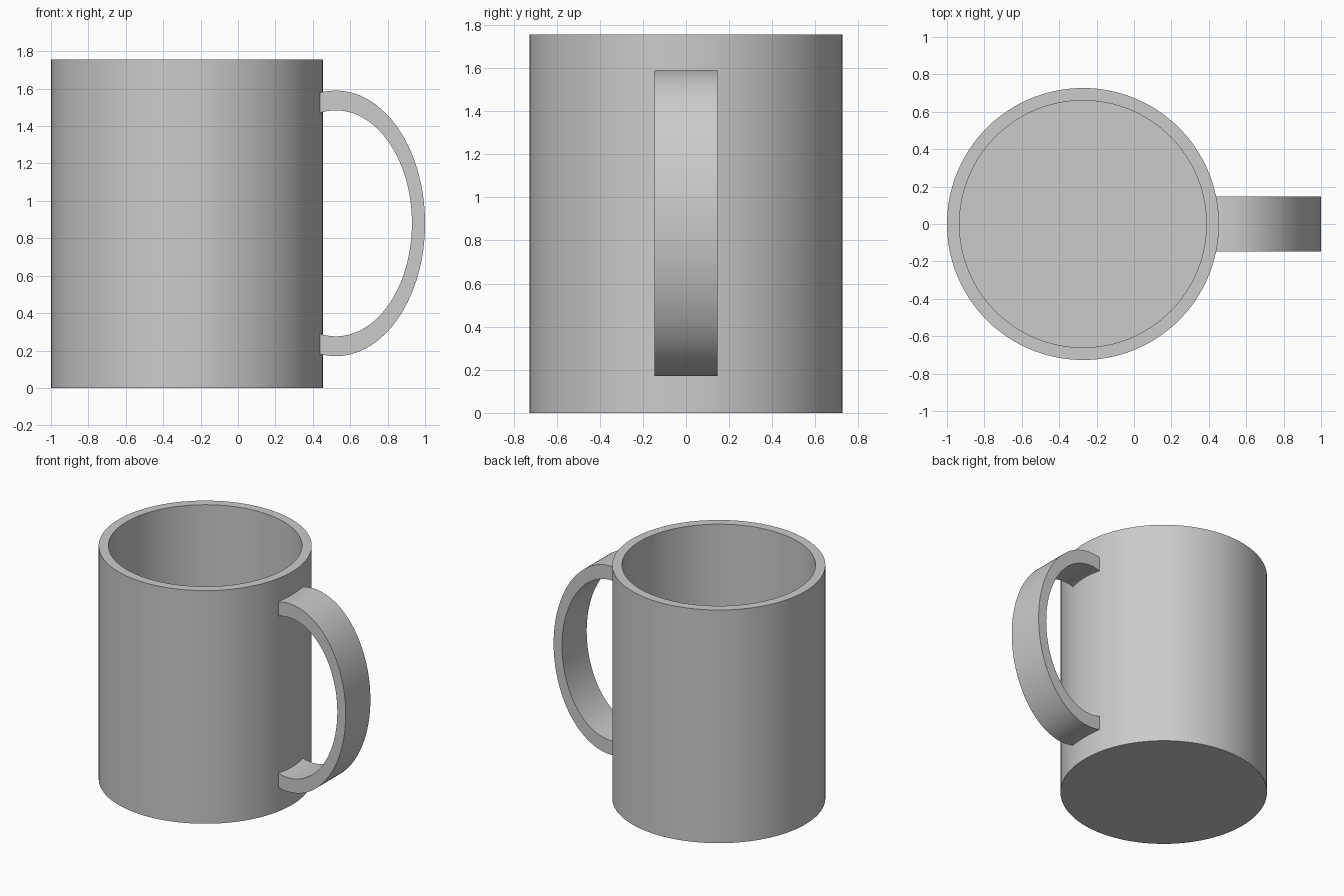
import bpy, bmesh, math

if "Cube" in bpy.data.objects:
    bpy.data.objects.remove(bpy.data.objects["Cube"], do_unlink=True)

# Single ceramic colour
GREY = (0.6, 0.6, 0.6, 1)
ceramic = bpy.data.materials.new("grey ceramic")
ceramic.use_nodes = True
ceramic.diffuse_color = GREY
ceramic.node_tree.nodes["Principled BSDF"].inputs["Base Color"].default_value = GREY

AXIS_X, RADIUS, HEIGHT, WALL = -0.273, 0.727, 1.755, 0.067


def finish(bm, name):
    bmesh.ops.recalc_face_normals(bm, faces=bm.faces)
    mesh = bpy.data.meshes.new(name)
    bm.to_mesh(mesh)
    bm.free()
    mesh.materials.append(ceramic)
    obj = bpy.data.objects.new(name, mesh)
    bpy.context.collection.objects.link(obj)
    bpy.ops.object.select_all(action='DESELECT')
    obj.select_set(True)
    bpy.context.view_layer.objects.active = obj
    bpy.ops.object.shade_smooth_by_angle(angle=math.radians(30))
    return obj


def mug_body(segments=128):
    """Stack rings from the outer base, over the rim, down to the inner floor."""
    bm = bmesh.new()
    inner = RADIUS - WALL
    profile = [(RADIUS, 0), (RADIUS, HEIGHT), (inner, HEIGHT), (inner, WALL)]
    rings = []
    for r, z in profile:
        rings.append([bm.verts.new((r * math.cos(a), r * math.sin(a), z))
                      for a in (math.tau * i / segments for i in range(segments))])
    for low, high in zip(rings, rings[1:]):
        for i in range(segments):
            j = (i + 1) % segments
            bm.faces.new((low[i], low[j], high[j], high[i]))
    bm.faces.new(rings[0])
    bm.faces.new(rings[-1])
    body = finish(bm, "mug_body")
    body.location.x = AXIS_X


def mug_handle(steps=72):
    """Flat elliptical band whose ends are buried in the wall of the body."""
    bm = bmesh.new()
    cx, cz, half_width, end_x = 0.523, 0.88, 0.147, 0.415
    sections = []
    for i in range(steps + 1):
        t = 2 * i / steps - 1
        section = []
        for rx, rz in ((0.477, 0.71), (0.407, 0.604)):
            angle = t * math.acos((end_x - cx) / rx)
            x, z = cx + rx * math.cos(angle), cz + rz * math.sin(angle)
            section.append([bm.verts.new((x, s * half_width, z)) for s in (-1, 1)])
        (a, b), (d, c) = section
        sections.append((a, b, c, d))
    for s, n in zip(sections, sections[1:]):
        for k in range(4):
            m = (k + 1) % 4
            bm.faces.new((s[k], s[m], n[m], n[k]))
    bm.faces.new(sections[0])
    bm.faces.new(sections[-1])
    finish(bm, "handle")


mug_body()
mug_handle()
